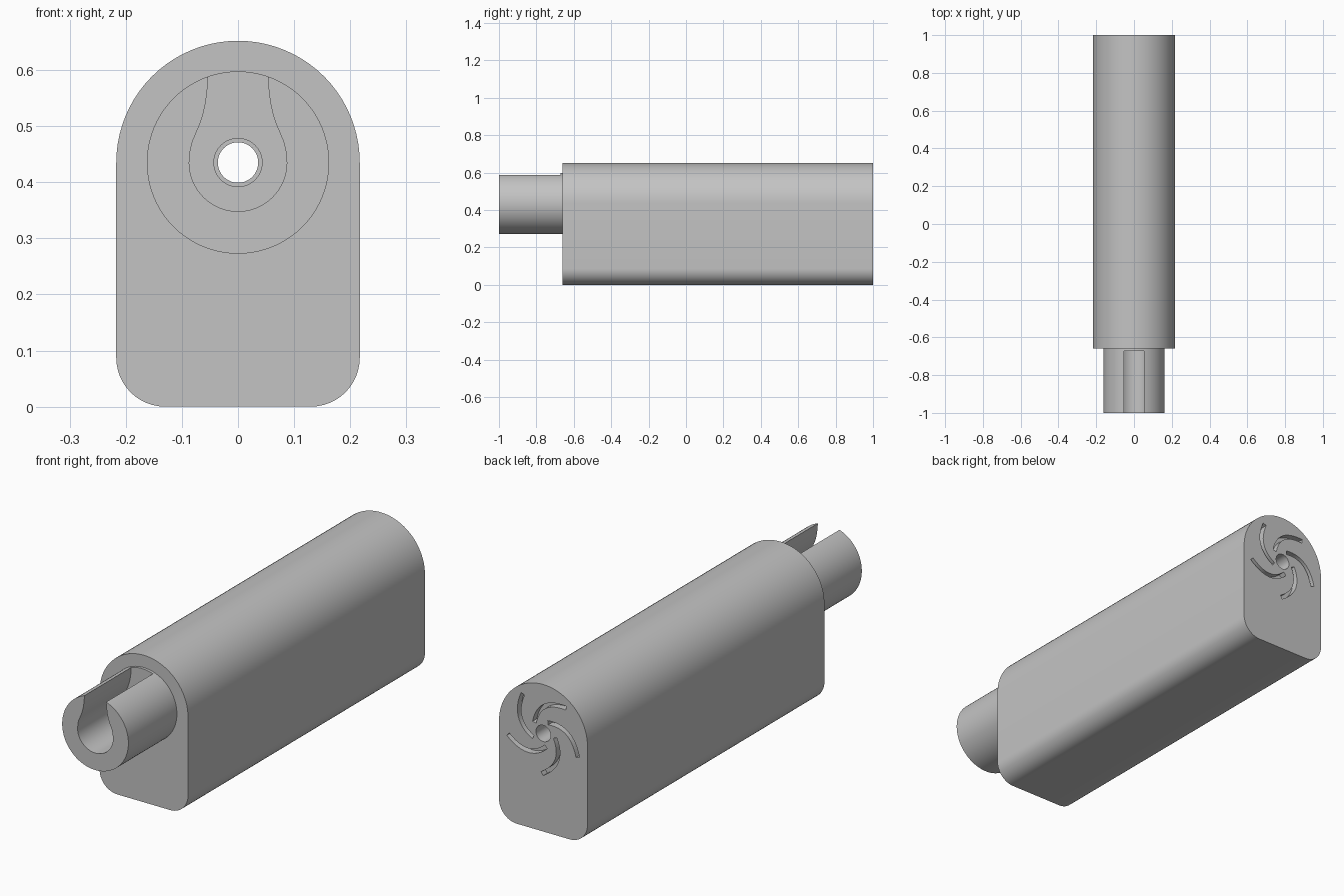
import bpy
import bmesh
from math import cos, sin, pi, radians
from mathutils import Vector

cube = bpy.data.objects.get("Cube")
if cube:
    bpy.data.objects.remove(cube, do_unlink=True)

AXIS = 0.435       # height of the bore axis
BODY_FRONT = -0.66

grey = bpy.data.materials.new("plain_grey")
grey.use_nodes = True
GREY = (0.55, 0.55, 0.55, 1)
grey.diffuse_color = GREY
grey.node_tree.nodes["Principled BSDF"].inputs["Base Color"].default_value = GREY


def arc(cx, cz, r, start, end, n):
    """Points on an arc in the XZ plane, angles in degrees."""
    steps = [radians(start + (end - start) * i / n) for i in range(n + 1)]
    return [(cx + r * cos(a), cz + r * sin(a)) for a in steps]


def circle(r, n=64):
    return arc(0, AXIS, r, 0, 360, n)[:-1]


def prism(name, outline, y0, y1):
    """Extrude an XZ outline along Y."""
    bm = bmesh.new()
    face = bm.faces.new([bm.verts.new((x, y0, z)) for x, z in outline])
    out = bmesh.ops.extrude_face_region(bm, geom=[face])
    moved = [v for v in out["geom"] if isinstance(v, bmesh.types.BMVert)]
    bmesh.ops.translate(bm, verts=moved, vec=(0, y1 - y0, 0))
    bmesh.ops.recalc_face_normals(bm, faces=bm.faces)
    mesh = bpy.data.meshes.new(name)
    bm.to_mesh(mesh)
    bm.free()
    mesh.materials.append(grey)
    obj = bpy.data.objects.new(name, mesh)
    bpy.context.collection.objects.link(obj)
    return obj


def cut(obj, cutters):
    """Subtract each cutter, then discard it."""
    bpy.ops.object.select_all(action="DESELECT")
    bpy.context.view_layer.objects.active = obj
    obj.select_set(True)
    for cutter in cutters:
        mod = obj.modifiers.new("cut", "BOOLEAN")
        mod.operation = "DIFFERENCE"
        mod.solver = "EXACT"
        mod.object = cutter
        bpy.ops.object.modifier_apply(modifier=mod.name)
        bpy.data.objects.remove(cutter, do_unlink=True)
    bpy.ops.object.shade_smooth_by_angle(angle=radians(30))


def groove_outline(turn):
    """Curved vane groove sweeping from the rim in towards the bore."""
    def polar(r, deg):
        return Vector((r * cos(radians(deg)), r * sin(radians(deg))))
    outer, mid, inner = polar(0.18, turn), polar(0.122, turn + 35), polar(0.058, turn + 87)
    ctrl = 2 * mid - (outer + inner) / 2
    left, right = [], []
    n = 12
    for i in range(n + 1):
        t = i / n
        p = outer * (1 - t) ** 2 + ctrl * 2 * t * (1 - t) + inner * t * t
        d = ((ctrl - outer) * (1 - t) + (inner - ctrl) * t).normalized()
        side = Vector((-d.y, d.x)) * 0.009
        left.append(p + side)
        right.append(p - side)
    return [(-p.x, AXIS + p.y) for p in left + right[::-1]]


# Main body: round top, rounded lower corners
W, R = 0.217, 0.087
outline = (arc(0, AXIS, W, 0, 180, 40)
           + arc(R - W, R, R, 180, 270, 12)
           + arc(W - R, R, R, 270, 360, 12))
body = prism("body", outline, BODY_FRONT, 1.0)

# Stepped bore and five vane grooves in the rear face
cutters = [prism("bore_cutter", circle(0.043), -0.8, 0.9),
           prism("exit_cutter", circle(0.036), 0.8, 1.1)]
cutters += [prism("groove_cutter", groove_outline(52 + 72 * k), 0.97, 1.05)
            for k in range(5)]
cut(body, cutters)

# Front tube with a keyhole channel open at the top
tube = prism("front_tube", circle(0.1625, 80), -1.0, BODY_FRONT)
neck = [(0.085, 0.457), (0.081, 0.473), (0.075, 0.487), (0.067, 0.506),
        (0.062, 0.522), (0.058, 0.54), (0.055, 0.562), (0.053, 0.59), (0.053, 0.65)]
keyhole = (arc(0, AXIS, 0.087, 180, 360, 32) + neck
           + [(-x, z) for x, z in reversed(neck)])
cut(tube, [prism("channel_cutter", keyhole, -1.1, -0.672),
           prism("tube_bore_cutter", circle(0.043), -0.8, -0.5)])
